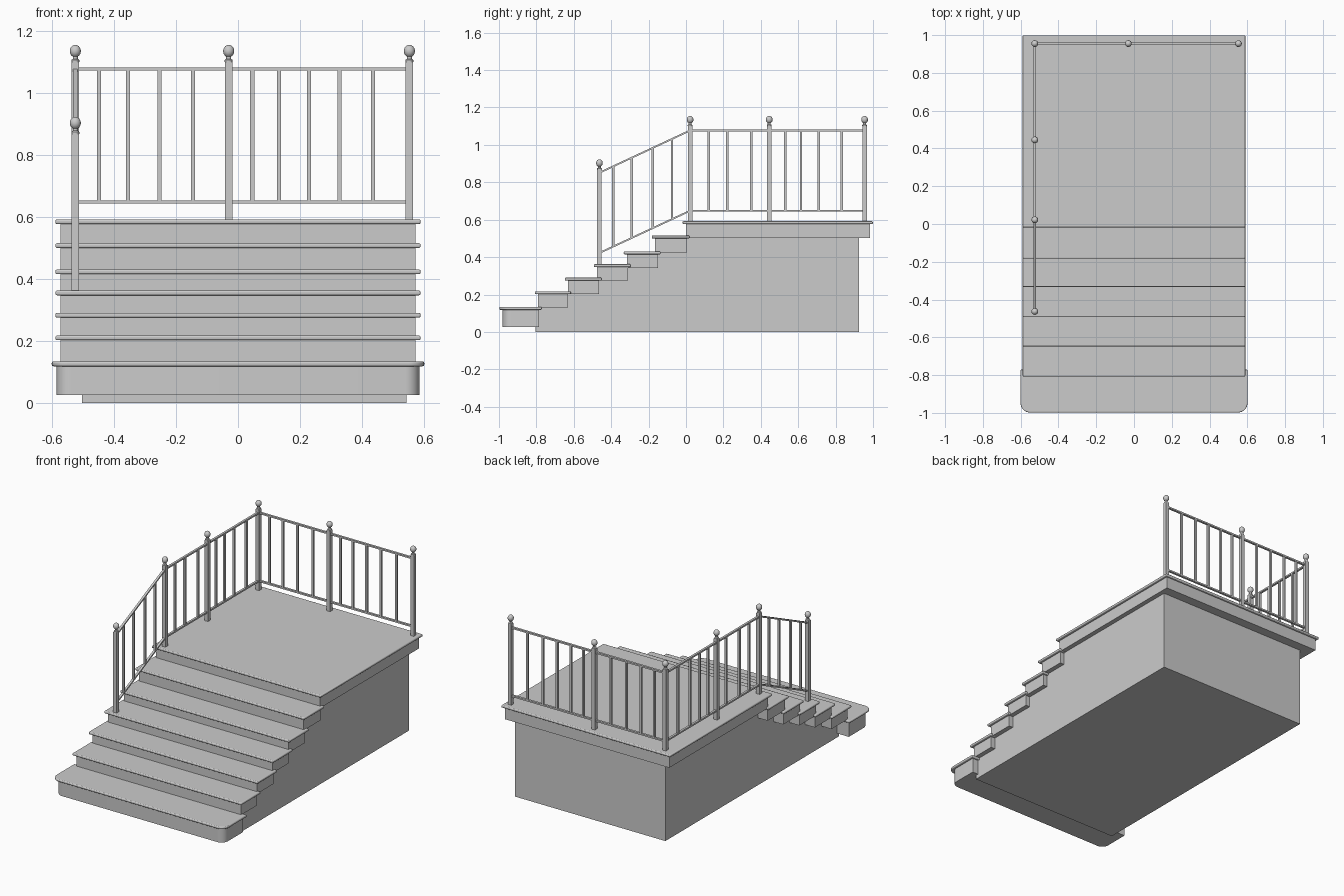
import bpy
import bmesh
import math
from mathutils import Vector

old = bpy.data.objects.get("Cube")
if old:
    bpy.data.objects.remove(old)

gray = bpy.data.materials.new("plain gray")
gray.use_nodes = True
gray.diffuse_color = (0.6, 0.6, 0.6, 1)
gray.node_tree.nodes["Principled BSDF"].inputs["Base Color"].default_value = (0.6, 0.6, 0.6, 1)


def finish(name, bm):
    bmesh.ops.recalc_face_normals(bm, faces=bm.faces)
    mesh = bpy.data.meshes.new(name)
    bm.to_mesh(mesh)
    bm.free()
    mesh.materials.append(gray)
    obj = bpy.data.objects.new(name, mesh)
    bpy.context.collection.objects.link(obj)
    return obj


def smooth(obj):
    bpy.ops.object.select_all(action="DESELECT")
    obj.select_set(True)
    bpy.context.view_layer.objects.active = obj
    bpy.ops.object.shade_smooth_by_angle(angle=math.radians(40))


def add_box(bm, low, high):
    low, high = Vector(low), Vector(high)
    verts = bmesh.ops.create_cube(bm, size=1)["verts"]
    for v in verts:
        v.co = (low + high) / 2 + v.co * (high - low)
    return verts


def slab(name, low, high, corner=0, nosing=0):
    """Box with optional rounded front corners and a rounded edge."""
    bm = bmesh.new()
    add_box(bm, low, high)
    if corner:
        edges = [e for e in bm.edges
                 if all(abs(v.co.y - low[1]) < 0.001 for v in e.verts)
                 and abs(e.verts[0].co.z - e.verts[1].co.z) > 0.001]
        bmesh.ops.bevel(bm, geom=edges, offset=corner, segments=8, profile=0.5, affect="EDGES")
    obj = finish(name, bm)
    if nosing:
        mod = obj.modifiers.new("nosing", "BEVEL")
        mod.width, mod.segments = nosing, 3
        mod.limit_method = "ANGLE"
        mod.angle_limit = math.radians(50)
    if corner or nosing:
        smooth(obj)
    return obj


# Steps from bottom to top: block front, block back, block bottom, tread top
steps = [(-0.98, -0.785, 0.025, 0.133), (-0.79, -0.63, 0.13, 0.217),
         (-0.63, -0.465, 0.203, 0.29), (-0.475, -0.31, 0.275, 0.362),
         (-0.315, -0.15, 0.342, 0.43), (-0.165, 0.005, 0.425, 0.515),
         (0.0, 0.985, 0.503, 0.592)]
thick = 0.015
for i, (front, back, bottom, top) in enumerate(steps):
    first, last = i == 0, i == len(steps) - 1
    name = "platform" if last else f"step_{i + 1}"
    half = 0.585 if first else 0.573
    slab(name + "_block", (-half, front, bottom), (half, back, top - thick),
         corner=0.045 if first else 0)
    slab(name + "_tread", (-half - 0.016, front - 0.018, top - thick),
         (half + 0.016, back + 0.014, top), corner=0.05 if first else 0, nosing=0.005)

# Solid base with a stepped top
profile = [(0.925, 0), (-0.805, 0)]
y = -0.805
for front, back, bottom, top in steps[1:]:
    profile += [(y, bottom), (back, bottom)]
    y = back
profile[-1] = (0.925, profile[-1][1])
bm = bmesh.new()
face = bm.faces.new([bm.verts.new((-0.504, y, z)) for y, z in profile])
ext = bmesh.ops.extrude_face_region(bm, geom=[face])["geom"]
bmesh.ops.translate(bm, vec=(1.048, 0, 0),
                    verts=[g for g in ext if isinstance(g, bmesh.types.BMVert)])
finish("stair_base", bm)

# Newel posts with ball finials
SIDE, REAR = -0.525, 0.955
LOW, HIGH = 0.648, 1.077


def post(name, x, y, z, top):
    bm = bmesh.new()
    add_box(bm, (x - 0.012, y - 0.012, z), (x + 0.012, y + 0.012, top))
    finish(name, bm)
    outline = [(0, 0), (0.013, 0), (0.013, 0.006), (0.008, 0.01), (0.008, 0.017)]
    for k in range(9):
        a = math.radians(-62 + k * 19)
        outline.append((0.018 * math.cos(a), 0.035 + 0.02 * math.sin(a)))
    outline[-1] = (0, 0.055)
    bm = bmesh.new()
    pts = [bm.verts.new((x + r, y, top + h)) for r, h in outline]
    edges = [bm.edges.new(pair) for pair in zip(pts, pts[1:])]
    bmesh.ops.spin(bm, geom=pts + edges, cent=(x, y, 0), axis=(0, 0, 1),
                   angle=math.tau, steps=16)
    bmesh.ops.remove_doubles(bm, verts=bm.verts, dist=0.0001)
    smooth(finish(name + "_finial", bm))


post("stair_post", SIDE, -0.463, 0.36, 0.868)
for name, x, y in [("platform_front_post", SIDE, 0.022), ("side_middle_post", SIDE, 0.445),
                   ("rear_right_post", SIDE, REAR), ("rear_middle_post", -0.03, REAR),
                   ("rear_left_post", 0.553, REAR)]:
    post(name, x, y, 0.59, 1.1)


# Railing panels: two rails, sloped where needed, and upright balusters
def panel(name, start, end, balusters, drop=0):
    start, end = Vector(start), Vector(end)
    run = end - start
    across = Vector((-run.y, run.x)).normalized() * 0.007
    bm = bmesh.new()
    for z in (LOW, HIGH):
        for v in add_box(bm, (0, -1, -0.005), (1, 1, 0.005)):
            t, side, h = v.co
            p = start + run * t + across * side
            v.co = (p.x, p.y, z + h - drop * (1 - t))
    finish(name + "_rails", bm)
    bm = bmesh.new()
    for along in balusters:
        t = (along - start.y) / run.y if abs(run.y) > abs(run.x) else (along - start.x) / run.x
        p = start + run * t
        low = drop * (1 - t)
        add_box(bm, (p.x - 0.0065, p.y - 0.0065, LOW - low),
                (p.x + 0.0065, p.y + 0.0065, HIGH - low))
    finish(name + "_balusters", bm)


panel("stair_railing", (SIDE, -0.463), (SIDE, 0.022), (-0.39, -0.29, -0.177, -0.075), drop=0.226)
panel("side_front_railing", (SIDE, 0.022), (SIDE, 0.445), (0.122, 0.22, 0.35))
panel("side_rear_railing", (SIDE, 0.445), (SIDE, REAR), (0.53, 0.615, 0.71, 0.832))
panel("rear_right_railing", (SIDE, REAR), (-0.03, REAR), (-0.448, -0.355, -0.253, -0.145))
panel("rear_left_railing", (-0.03, REAR), (0.553, REAR), (0.046, 0.133, 0.229, 0.328, 0.436))
